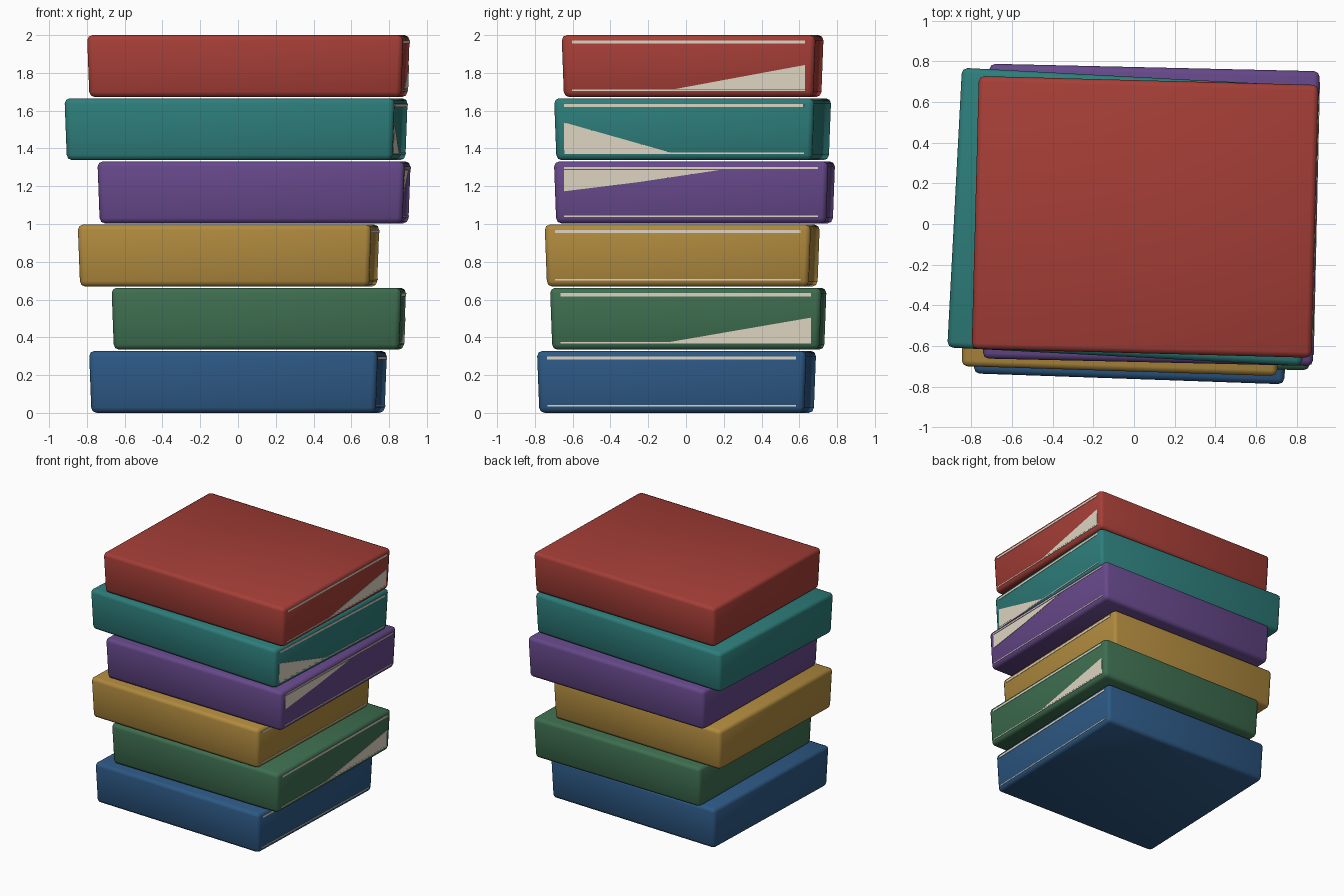
import bpy, bmesh
from math import radians

cube = bpy.data.objects.get("Cube")
if cube:
    bpy.data.objects.remove(cube, do_unlink=True)

HEIGHT = 0.328     # thickness of one book
STEP = 0.3344      # rise from one book to the next
TAPER = 0.012      # inset of each side at the bottom
BEVEL = 0.028


def make_material(name, rgb):
    mat = bpy.data.materials.new(name)
    mat.use_nodes = True
    mat.diffuse_color = (*rgb, 1)
    bsdf = next(n for n in mat.node_tree.nodes if n.type == 'BSDF_PRINCIPLED')
    bsdf.inputs["Base Color"].default_value = (*rgb, 1)
    bsdf.inputs["Roughness"].default_value = 0.8
    return mat


def add_object(name, bm, mat, loc, angle):
    bmesh.ops.recalc_face_normals(bm, faces=bm.faces)
    mesh = bpy.data.meshes.new(name)
    bm.to_mesh(mesh)
    bm.free()
    mesh.materials.append(mat)
    obj = bpy.data.objects.new(name, mesh)
    obj.location = loc
    obj.rotation_euler.z = radians(angle)
    bpy.context.collection.objects.link(obj)
    return obj


def cover(name, w, d, mat, loc, angle):
    """Softly bevelled block, a little narrower at the bottom."""
    bm = bmesh.new()
    bmesh.ops.create_cube(bm, size=1)
    for v in bm.verts:
        inset = TAPER if v.co.z < 0 else 0
        v.co.x *= w - 2 * inset
        v.co.y *= d - 2 * inset
        v.co.z = (v.co.z + 0.5) * HEIGHT
    bmesh.ops.bevel(bm, geom=bm.edges[:], offset=BEVEL, segments=2,
                    profile=0.5, affect='EDGES')
    obj = add_object(name, bm, mat, loc, angle)
    bpy.ops.object.select_all(action='DESELECT')
    obj.select_set(True)
    bpy.context.view_layer.objects.active = obj
    bpy.ops.object.shade_smooth_by_angle(angle=radians(50))


def pages(name, w, d, shapes, mat, loc, angle):
    """Thin page plates on the open side; shapes hold (depth, height) points."""
    bm = bmesh.new()
    half = d / 2 - 0.055
    for shape in shapes:
        rings = []
        for lift in (-0.004, 0.003):
            rings.append([bm.verts.new((w / 2 - TAPER * (1 - z / HEIGHT) + lift,
                                        y * half, z)) for y, z in shape])
        bm.faces.new(rings[0])
        bm.faces.new(rings[1])
        for i in range(len(shape)):
            j = (i + 1) % len(shape)
            bm.faces.new((rings[0][i], rings[0][j], rings[1][j], rings[1][i]))
    add_object(name, bm, mat, loc, angle)


def strip(low, high):
    return [(-1, low), (1, low), (1, high), (-1, high)]


# Visible page areas
top_strip = strip(0.283, 0.299)
bottom_strip = strip(0.033, 0.041)
back_wedge = [(-0.12, 0.042), (1, 0.042), (1, 0.17)]
front_wedge = [(-1, 0.042), (-0.12, 0.042), (-1, 0.2)]
upper_wedge = [(-1, 0.17), (-0.42, 0.218), (0.22, 0.282), (-1, 0.282)]
thin_top = strip(0.288, 0.298)
plain = [top_strip, bottom_strip]

cream = make_material("page cream", (0.75, 0.68, 0.55))

# name, colour, width, depth, centre x, centre y, turn, page shapes
books = [
    ("blue", (0.026, 0.098, 0.231), 1.53, 1.427, 0.0, -0.05, -2.0, plain),
    ("green", (0.048, 0.156, 0.08), 1.535, 1.438, 0.11, 0.012, -1.0,
     plain + [back_wedge]),
    ("gold", (0.434, 0.254, 0.048), 1.555, 1.41, -0.05, -0.02, -1.8, plain),
    ("purple", (0.133, 0.065, 0.254), 1.627, 1.453, 0.085, 0.045, -1.3,
     [thin_top, bottom_strip, upper_wedge]),
    ("teal", (0.026, 0.205, 0.195), 1.75, 1.38, -0.01, 0.035, -3.0,
     plain + [front_wedge]),
    ("red", (0.376, 0.048, 0.038), 1.675, 1.345, 0.055, 0.035, -1.5,
     plain + [back_wedge]),
]

for i, (name, rgb, w, d, x, y, turn, shapes) in enumerate(books):
    loc = (x, y, i * STEP)
    cover(name + "_book_cover", w, d, make_material(name + " cover", rgb), loc, turn)
    pages(name + "_book_pages", w, d, shapes, cream, loc, turn)
